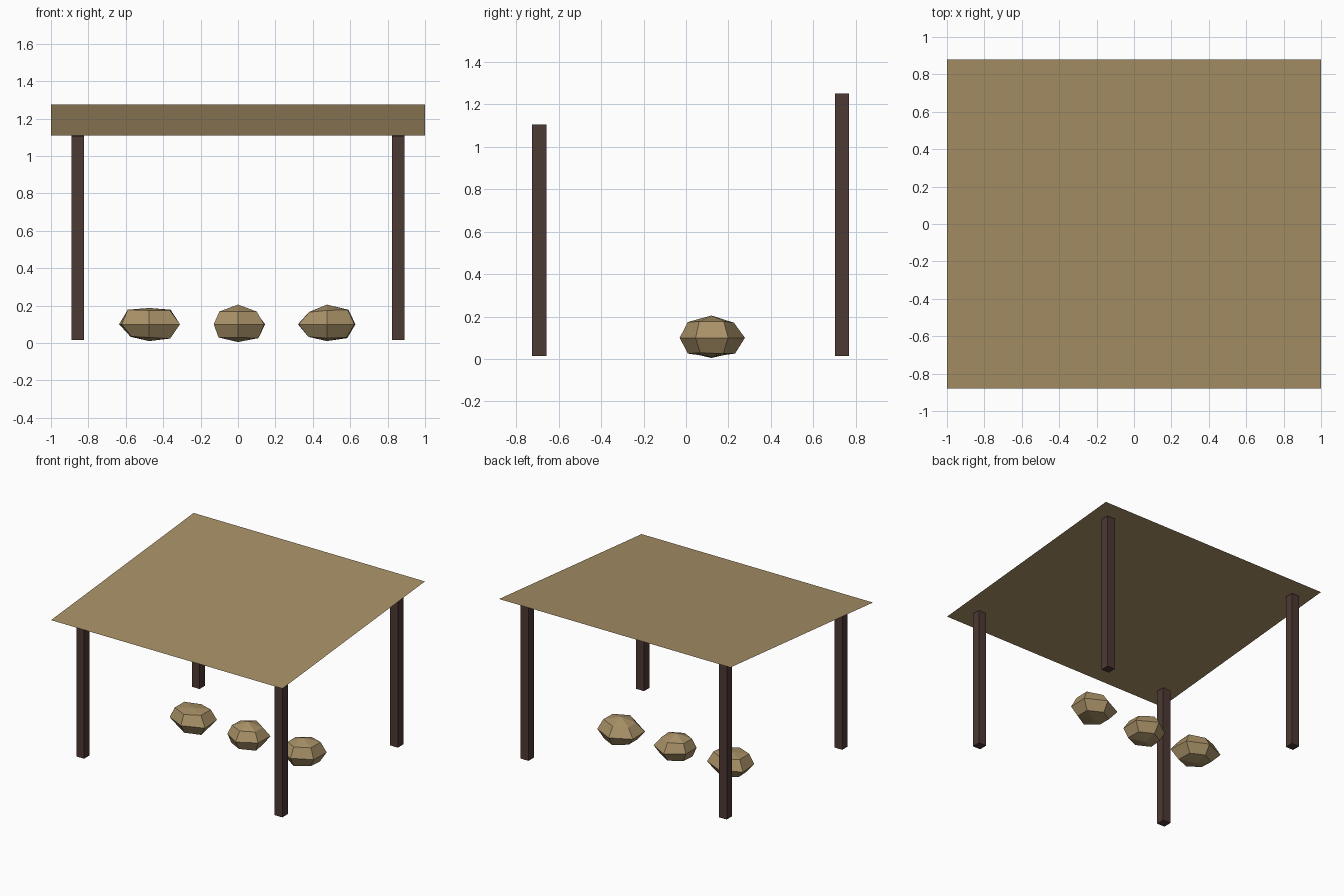
import bpy, bmesh, math

if "Cube" in bpy.data.objects:
    bpy.data.objects.remove(bpy.data.objects["Cube"])


def material(name, rgb):
    m = bpy.data.materials.new(name)
    m.diffuse_color = (*rgb, 1)
    m.use_nodes = True
    m.node_tree.nodes["Principled BSDF"].inputs["Base Color"].default_value = m.diffuse_color
    return m


tan = material("tan", (0.39, 0.28, 0.135))
dark_wood = material("dark_wood", (0.074, 0.041, 0.033))


def add_object(name, bm, mat):
    mesh = bpy.data.meshes.new(name)
    bm.to_mesh(mesh)
    bm.free()
    mesh.materials.append(mat)
    ob = bpy.data.objects.new(name, mesh)
    bpy.context.collection.objects.link(ob)
    return ob


# Sloping canopy: a single thin sheet, higher at the back
bm = bmesh.new()
bm.faces.new([bm.verts.new(c) for c in (
    (-1, -0.88, 1.11), (1, -0.88, 1.11), (1, 0.88, 1.275), (-1, 0.88, 1.275))])
add_object("canopy", bm, tan)

# Four square posts
for row, y, top in (("front", -0.691, 1.105), ("back", 0.735, 1.25)):
    for side, x in (("left", -0.857), ("right", 0.857)):
        bm = bmesh.new()
        bmesh.ops.create_cube(bm, size=1)
        for v in bm.verts:
            v.co.x = x + v.co.x * 0.067
            v.co.y = y + v.co.y * 0.067
            v.co.z = 0.015 if v.co.z < 0 else top
        add_object(f"{row}_{side}_post", bm, dark_wood)


# Rough six-sided stones: rings with slightly uneven radii
def stone(name, x, bottom, rings, top):
    rx, ry, rz = 0.17, 0.15, 0.1
    bm = bmesh.new()

    def vert(lat, lon, f):
        return bm.verts.new((x + rx * f * math.cos(lat) * math.cos(lon),
                             0.12 + ry * f * math.cos(lat) * math.sin(lon),
                             0.1 + rz * f * math.sin(lat)))

    loops = []
    for i, factors in enumerate(rings):
        lat = math.radians(45 * (i - 1))
        loops.append([vert(lat, math.radians(60 * k - 90), f)
                      for k, f in enumerate(factors)])
    low = vert(-math.pi / 2, 0, bottom)
    high = vert(math.pi / 2, 0, top)
    for k in range(6):
        n = (k + 1) % 6
        bm.faces.new((low, loops[0][n], loops[0][k]))
        bm.faces.new((high, loops[2][k], loops[2][n]))
        for a, b in zip(loops, loops[1:]):
            bm.faces.new((a[k], a[n], b[n], b[k]))
    add_object(name, bm, tan)


stone("left_stone", -0.475, 0.9,
      ((1.0, 1.08, 0.95, 1.0, 0.95, 0.92),
       (0.98, 1.12, 1.05, 1.0, 1.09, 1.0),
       (1.05, 1.06, 1.1, 1.0, 1.1, 1.1)), 0.87)
stone("middle_stone", 0, 0.95,
      ((1.0, 1.05, 0.95, 1.0, 0.95, 1.0),
       (1.0, 0.95, 0.985, 1.05, 0.88, 0.88),
       (0.95, 0.96, 0.92, 1.0, 0.94, 0.96)), 1.05)
stone("right_stone", 0.475, 0.9,
      ((1.05, 1.0, 1.05, 1.05, 0.95, 0.95),
       (1.0, 1.0, 1.04, 1.05, 1.05, 1.03),
       (1.05, 1.08, 1.1, 1.0, 0.92, 0.91)), 1.05)
